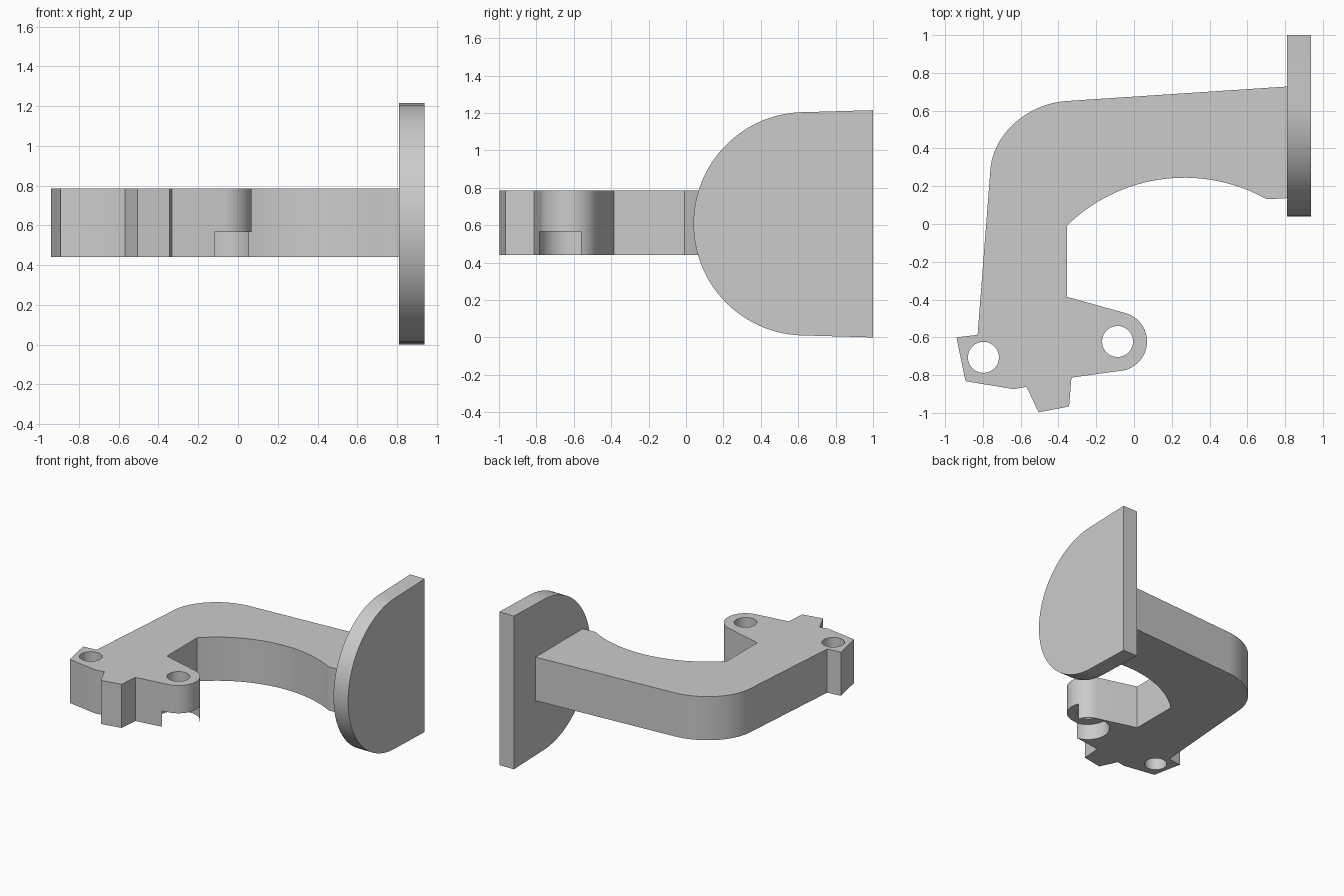
import bpy, bmesh, math
from mathutils import Vector
from mathutils.geometry import interpolate_bezier

cube = bpy.data.objects.get("Cube")
if cube:
    bpy.data.objects.remove(cube, do_unlink=True)

# Single grey material
grey = bpy.data.materials.new("light_grey")
grey.use_nodes = True
colour = (0.6, 0.6, 0.6, 1.0)
grey.diffuse_color = colour
grey.node_tree.nodes["Principled BSDF"].inputs["Base Color"].default_value = colour


def arc(cx, cy, r, a0, a1, n):
    """Points on an arc, angles in degrees, both ends included."""
    angles = [math.radians(a0 + (a1 - a0) * i / n) for i in range(n + 1)]
    return [(cx + r * math.cos(a), cy + r * math.sin(a)) for a in angles]


def extrude(name, points, offset):
    """Fill a closed 3D outline and extrude it by an offset."""
    bm = bmesh.new()
    face = bm.faces.new([bm.verts.new(p) for p in points])
    result = bmesh.ops.extrude_face_region(bm, geom=[face], use_keep_orig=True)
    verts = [v for v in result["geom"] if isinstance(v, bmesh.types.BMVert)]
    bmesh.ops.translate(bm, verts=verts, vec=offset)
    bmesh.ops.recalc_face_normals(bm, faces=bm.faces)
    mesh = bpy.data.meshes.new(name)
    bm.to_mesh(mesh)
    bm.free()
    mesh.materials.append(grey)
    obj = bpy.data.objects.new(name, mesh)
    bpy.context.collection.objects.link(obj)
    return obj


def select(obj):
    bpy.ops.object.select_all(action="DESELECT")
    obj.select_set(True)
    bpy.context.view_layer.objects.active = obj


def cut_round(obj, x, y, r, z0, z1):
    """Cut a vertical cylinder out of an object."""
    ring = arc(x, y, r, 0, 360, 64)[:-1]
    cutter = extrude("cutter", [(px, py, z0) for px, py in ring], (0, 0, z1 - z0))
    cutter.hide_render = True
    mod = obj.modifiers.new("cut", "BOOLEAN")
    mod.operation = "DIFFERENCE"
    mod.solver = "EXACT"
    mod.object = cutter
    select(obj)
    bpy.ops.object.modifier_apply(modifier=mod.name)
    bpy.data.objects.remove(cutter, do_unlink=True)


Z0, Z1 = 0.44, 0.786
LUG = (-0.087, -0.622)

# Arm outline, from the plate round the elbow, clamp end, lug and inner curve
elbow = [(p.x, p.y) for p in interpolate_bezier(
    Vector((-0.357, 0.651)), Vector((-0.567, 0.637)),
    Vector((-0.745, 0.475)), Vector((-0.76, 0.29)), 25)]
outline = [(0.815, 0.728)] + elbow
outline += [(-0.828, -0.587), (-0.94, -0.60), (-0.892, -0.832), (-0.638, -0.874),
            (-0.569, -0.862), (-0.505, -0.997), (-0.344, -0.966), (-0.331, -0.813)]
outline += arc(*LUG, 0.156, -82, 74.5, 32)
outline += [(-0.354, -0.386)]
outline += arc(0.267, -0.645, 0.89, 134.3, 60.7, 36)
outline += [(0.815, 0.137)]
arm = extrude("bracket_arm", [(x, y, Z0) for x, y in outline], (0, 0, Z1 - Z0))

# Bolt holes and the round recess under the lug
for x, y in (LUG, (-0.797, -0.706)):
    cut_round(arm, x, y, 0.082, Z0 - 0.1, Z1 + 0.1)
cut_round(arm, LUG[0], LUG[1] - 0.006, 0.1585, Z0 - 0.1, 0.566)

# Mounting plate with a rounded front and a flat back edge
side = [(1.0, 1.215)] + arc(0.637, 0.6075, 0.597, 90, 270, 64) + [(1.0, 0.0)]
plate = extrude("mounting_plate", [(0.81, y, z) for y, z in side], (0.128, 0, 0))

# Smooth curved walls, sharp corners
for obj in (arm, plate):
    select(obj)
    bpy.ops.object.shade_smooth_by_angle(angle=math.radians(20))
